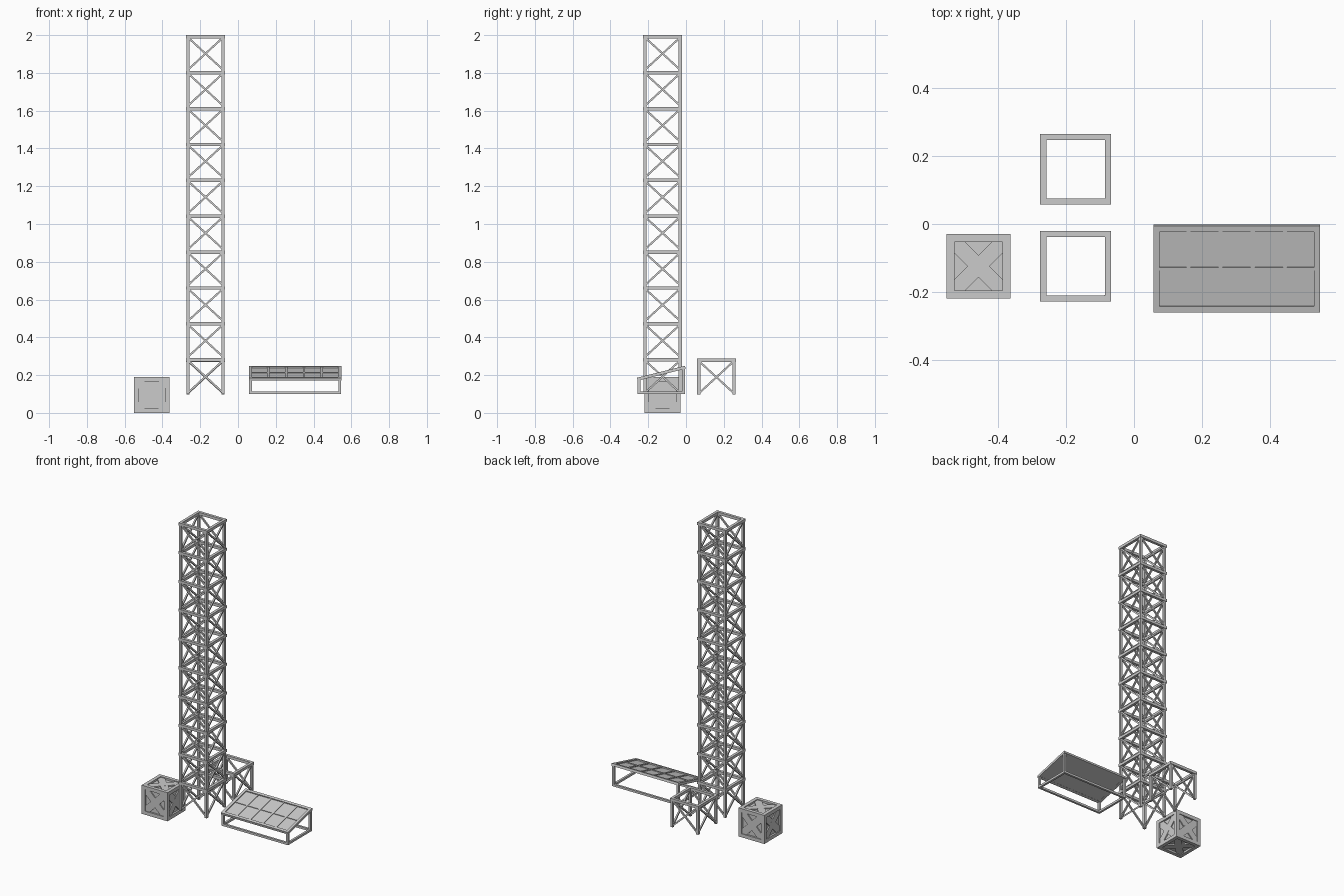
import bpy, bmesh
from mathutils import Vector, Matrix

if "Cube" in bpy.data.objects:
    bpy.data.objects.remove(bpy.data.objects["Cube"])


def box(bm, c, s, rot=None):
    m = Matrix.Translation(Vector(c)) @ (rot or Matrix()) @ Matrix.Diagonal((*s, 1))
    bmesh.ops.create_cube(bm, size=1, matrix=m)


def beam(bm, a, b, w, h=None):
    a, b = Vector(a), Vector(b)
    d = b - a
    box(bm, (a + b) / 2, (w, h or w, d.length), d.to_track_quat('Z', 'Y').to_matrix().to_4x4())


def finish(bm, name, loc=(0, 0, 0), mesh=None):
    if mesh is None:
        mesh = bpy.data.meshes.new(name)
        bm.to_mesh(mesh)
        bm.free()
    ob = bpy.data.objects.new(name, mesh)
    ob.location = loc
    bpy.context.collection.objects.link(ob)
    return ob


# Truss module: posts, top ring and crossed braces on four sides
H, R, P = 0.19, 0.095, 0.0935
bm = bmesh.new()
corners = [(-1, -1), (1, -1), (1, 1), (-1, 1)]
for i, (x, y) in enumerate(corners):
    u, v = corners[(i + 1) % 4]
    box(bm, (x * P, y * P, (H - 0.005) / 2), (0.016, 0.016, H - 0.005))
    beam(bm, (x * P, y * P, 0.006), (u * P, v * P, H - 0.012), 0.010)
    beam(bm, (u * P, v * P, 0.006), (x * P, y * P, H - 0.012), 0.010)
for s in (-1, 1):
    box(bm, (0, s * R, H - 0.009), (2 * R + 0.018, 0.018, 0.018))
    box(bm, (s * R, 0, H - 0.009), (0.018, 2 * R - 0.018, 0.018))
first = finish(bm, "single_truss_module", (-0.172, 0.161, 0.097))

# Tower of ten stacked modules
for i in range(10):
    finish(None, f"tower_module_{i + 1}", (-0.172, -0.124, 0.1 + H * i), first.data)

# Crate: core, edge frame, diagonal boards on each face
bm = bmesh.new()
A, F, T = 0.0945, 0.0235, 0.012
box(bm, (0, 0, 0), [2 * (A - T)] * 3)
for axis in range(3):
    for a in (-1, 1):
        for b in (-1, 1):
            c = [0, 0, 0]
            s = [F, F, F]
            c[(axis + 1) % 3], c[(axis + 2) % 3] = a * (A - F / 2), b * (A - F / 2)
            s[axis] = 2 * A
            box(bm, c, s)
bx = A - F
k = 0.023   # diagonal boards clipped to the recess
for face in (Matrix(), Matrix.Rotation(3.14159265, 4, 'X'),
             *[Matrix.Rotation(1.57079633 * n, 4, 'Z') @ Matrix.Rotation(1.57079633, 4, 'X') for n in range(4)]):
    for s in (-1, 1):
        e = k * 1.4142
        outline = [(-bx, -bx), (-bx + e, -bx), (bx, bx - e), (bx, bx), (bx - e, bx), (-bx, -bx + e)]
        lo, hi = A - T - 0.002, A - 0.005 + s * 0.0002
        vs = [bm.verts.new(face @ Vector((s * x, y, lo))) for x, y in outline]
        f = bm.faces.new(vs)
        ext = bmesh.ops.extrude_face_region(bm, geom=[f])
        move = face.to_3x3() @ Vector((0, 0, hi - lo))
        bmesh.ops.translate(bm, vec=move, verts=[g for g in ext["geom"] if isinstance(g, bmesh.types.BMVert)])
bmesh.ops.recalc_face_normals(bm, faces=bm.faces[:])
finish(bm, "crate", (-0.457, -0.124, A))

# Tilted panel: plate, rim and cell dividers
CX, CY = 0.302, -0.131
W, D = 0.490, 0.262
tilt = 0.245
bm = bmesh.new()
box(bm, (0, 0, -0.003), (W - 0.01, D - 0.01, 0.008))
for s in (-1, 1):
    box(bm, (0, s * (D / 2 - 0.009), 0), (W, 0.018, 0.016))
    box(bm, (s * (W / 2 - 0.009), 0, 0), (0.018, D - 0.036, 0.016))
box(bm, (0, 0, 0.002), (W - 0.036, 0.009, 0.006))
for i in range(1, 5):
    box(bm, (-W / 2 + 0.009 + i * (W - 0.018) / 5, 0, 0.002), (0.012, D - 0.036, 0.006))
panel = finish(bm, "tilted_panel", (CX, CY, 0.21))
panel.rotation_euler.x = tilt

# Stand under the panel: base rectangle and four legs
bm = bmesh.new()
lx, ly = 0.236, 0.118
for s in (-1, 1):
    box(bm, (0, s * ly, 0.106), (2 * lx + 0.014, 0.014, 0.014))
    box(bm, (s * lx, 0, 0.106), (0.014, 2 * ly - 0.014, 0.014))
    for t, top in ((-1, 0.181), (1, 0.239)):
        box(bm, (s * lx, t * ly, (0.1 + top) / 2), (0.014, 0.014, top - 0.1))
finish(bm, "panel_stand", (CX, CY, 0))
